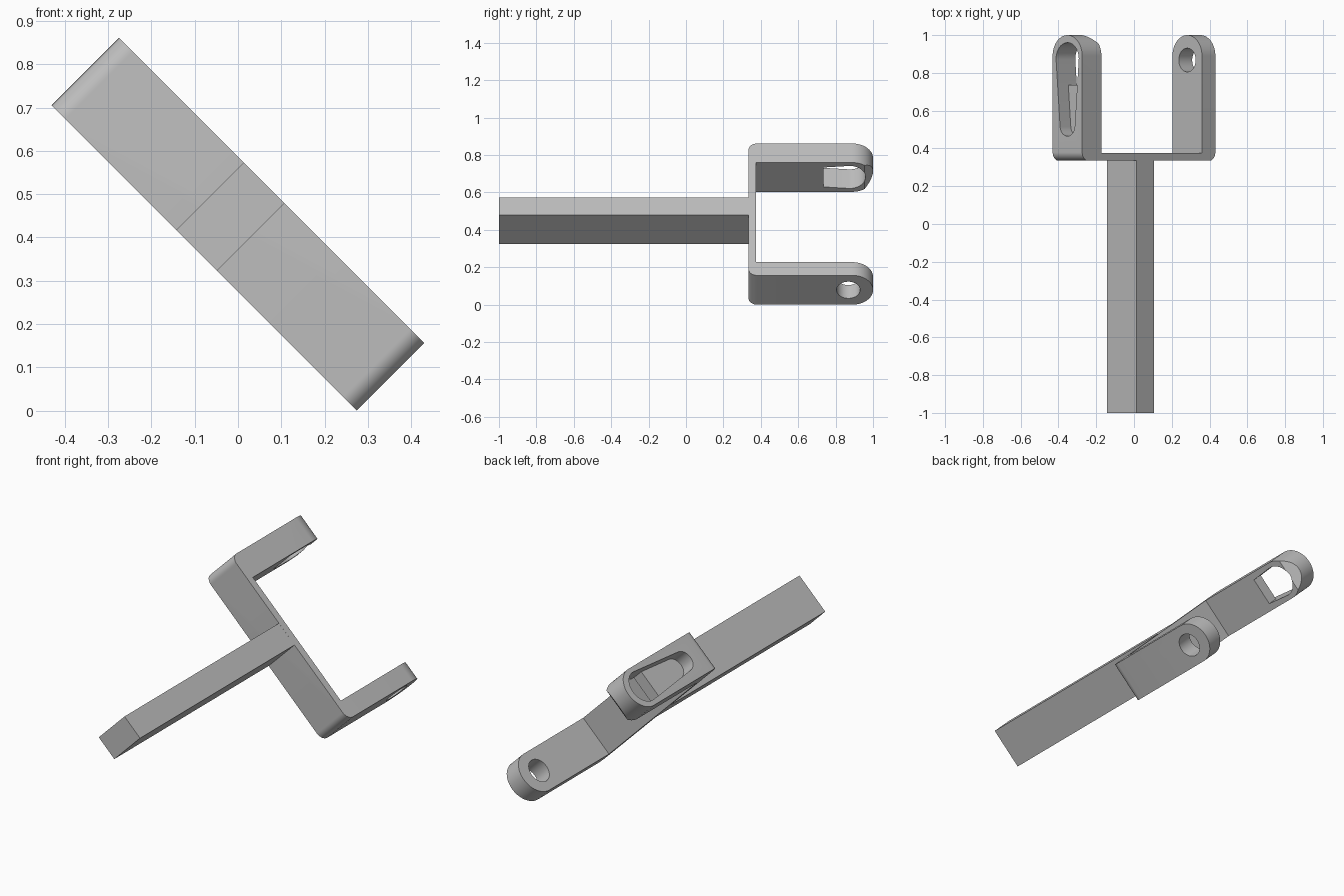
import bpy, bmesh
from math import sin, cos, pi, acos, radians

cube = bpy.data.objects.get("Cube")
if cube:
    bpy.data.objects.remove(cube, do_unlink=True)

# Single flat grey material
grey = bpy.data.materials.new("plain grey")
grey.use_nodes = True
grey.diffuse_color = (0.52, 0.52, 0.52, 1)
grey.node_tree.nodes["Principled BSDF"].inputs["Base Color"].default_value = (0.52, 0.52, 0.52, 1)

# Local frame: x spans the fork, y runs along the stem, z is the bar width
HALF = 0.4985        # half span of the fork
WIDE = 0.1105        # half width of the bar
BACK, PLATE = 0.335, 0.375
IN_A = -HALF + 0.144  # inner face of the thick arm
IN_B = HALF - 0.10    # inner face of the thin arm


def arc(cx, cy, r, a0, a1, n=24):
    return [(cx + r * cos(a0 + (a1 - a0) * i / n),
             cy + r * sin(a0 + (a1 - a0) * i / n)) for i in range(n + 1)]


def prism(name, outline, axis, lo, hi):
    """Extrude an (x, y) outline along z, or a (y, z) outline along x."""
    def place(p, t):
        return (p[0], p[1], t) if axis == "z" else (t, p[0], p[1])
    bm = bmesh.new()
    low = [bm.verts.new(place(p, lo)) for p in outline]
    high = [bm.verts.new(place(p, hi)) for p in outline]
    bm.faces.new(low)
    bm.faces.new(high)
    n = len(outline)
    for i in range(n):
        j = (i + 1) % n
        bm.faces.new((low[i], low[j], high[j], high[i]))
    bmesh.ops.recalc_face_normals(bm, faces=bm.faces)
    mesh = bpy.data.meshes.new(name)
    bm.to_mesh(mesh)
    bm.free()
    mesh.materials.append(grey)
    ob = bpy.data.objects.new(name, mesh)
    bpy.context.collection.objects.link(ob)
    return ob


def activate(ob):
    bpy.ops.object.select_all(action="DESELECT")
    ob.select_set(True)
    bpy.context.view_layer.objects.active = ob


def combine(target, cutter, operation):
    cutter.hide_render = True
    mod = target.modifiers.new(cutter.name, "BOOLEAN")
    mod.operation = operation
    mod.solver = "EXACT"
    mod.object = cutter
    activate(target)
    bpy.ops.object.modifier_apply(modifier=mod.name)
    bpy.data.objects.remove(cutter, do_unlink=True)


# U-shaped fork with rounded outer corners
R = 0.045
outline = arc(-HALF + R, BACK + R, R, pi, 1.5 * pi, 10)
outline += arc(HALF - R, BACK + R, R, 1.5 * pi, 2 * pi, 10)
outline += [(HALF, 1.05), (IN_B, 1.05), (IN_B, PLATE),
            (IN_A, PLATE), (IN_A, 1.05), (-HALF, 1.05)]
fork = prism("fork", outline, "z", -WIDE, WIDE)

# Half-round arm tips
tips = arc(1 - WIDE, 0, WIDE, -pi / 2, pi / 2, 32)
tips += [(0.2, WIDE), (0.2, -WIDE)]
combine(fork, prism("tip_trim", tips, "x", -0.6, 0.6), "INTERSECT")

# Pin hole in the thin arm
hole = arc(0.868, 0, 0.063, 0, 2 * pi, 40)[:-1]
combine(fork, prism("pin_hole", hole, "x", 0.3, 0.6), "DIFFERENCE")

# Tapered pocket in the outer face of the thick arm
BIG_Y, BIG_R, SMALL_Y, SMALL_R = 0.875, 0.085, 0.52, 0.055
phi = acos(-(BIG_R - SMALL_R) / (BIG_Y - SMALL_Y))
big = arc(BIG_Y, 0, BIG_R, -phi, phi, 32)
pocket = big + arc(SMALL_Y, 0, SMALL_R, phi, 2 * pi - phi, 20)
combine(fork, prism("pocket", pocket, "x", -0.6, -HALF + 0.08), "DIFFERENCE")

# Wide end of the pocket goes right through
STEP = 0.735
w = (BIG_R - (STEP - BIG_Y) * cos(phi)) / sin(phi)
combine(fork, prism("slot", big + [(STEP, w), (STEP, -w)], "x", -0.6, -0.3), "DIFFERENCE")

# Chamfer on the inner side of the thick arm's tip
C = 0.045
bevel = [(IN_A + 0.02, 1 - C - 0.02), (IN_A + 0.02, 1.02), (IN_A - C - 0.02, 1.02)]
combine(fork, prism("tip_chamfer", bevel, "z", -0.2, 0.2), "DIFFERENCE")

# Straight stem, set slightly off centre
stem = prism("stem", [(-0.0916, -1), (0.0414, -1), (0.0414, BACK + 0.01),
                      (-0.0916, BACK + 0.01)], "z", -WIDE + 0.0003, WIDE - 0.0003)

# Tilt the whole bracket and stand it on the ground
for ob in (fork, stem):
    ob.rotation_euler = (0, radians(45), 0)
    ob.location = (0, 0, (HALF + WIDE) * sin(pi / 4))
    activate(ob)
    bpy.ops.object.shade_smooth_by_angle(angle=radians(30))
